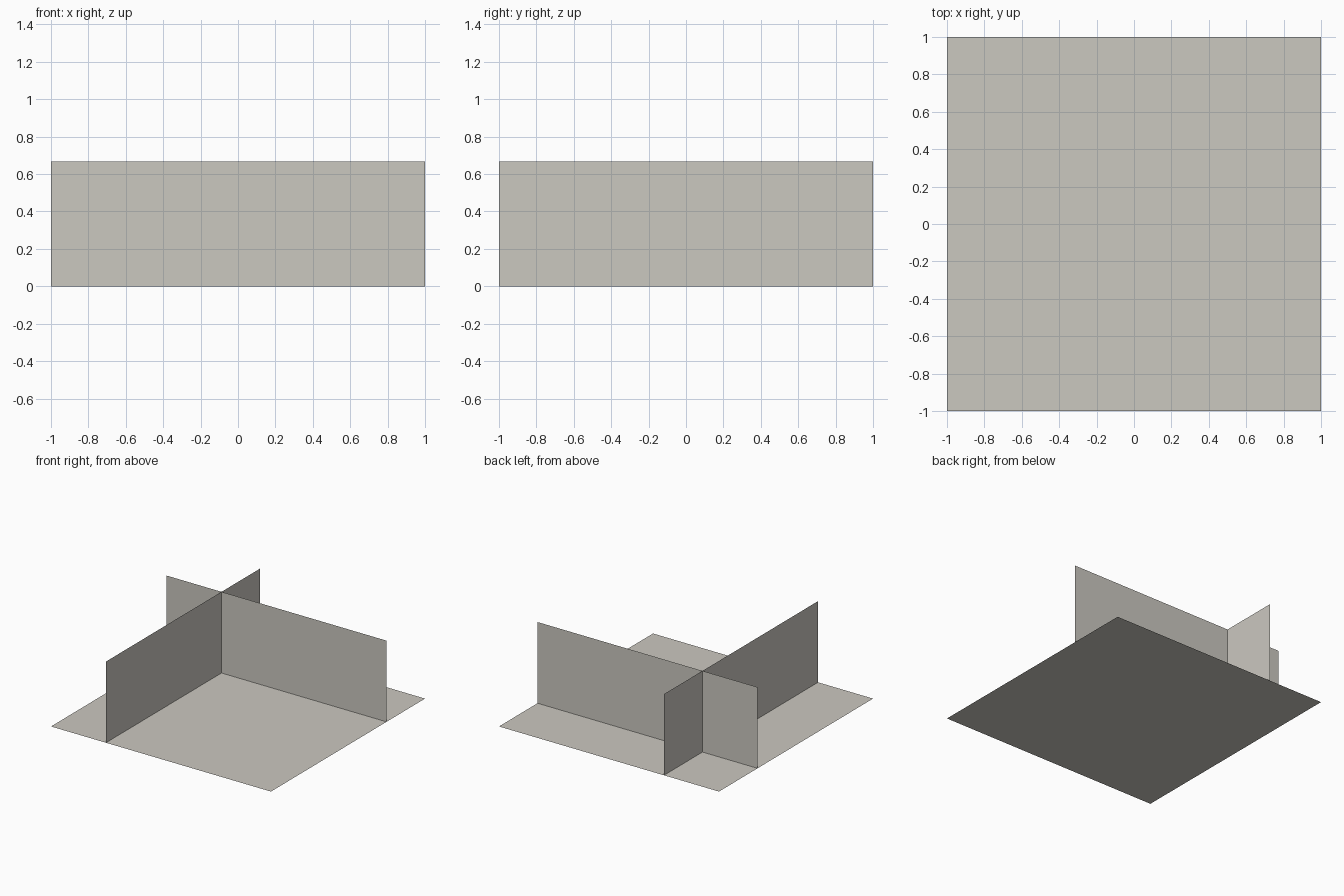
import bpy
import bmesh

if "Cube" in bpy.data.objects:
    bpy.data.objects.remove(bpy.data.objects["Cube"])

HEIGHT = 0.667
WALL_X, WALL_Y = -0.5, 0.5   # where the two walls cross

mat = bpy.data.materials.new("warm_grey")
mat.diffuse_color = (0.60, 0.58, 0.53, 1.0)
mat.use_nodes = True
mat.node_tree.nodes["Principled BSDF"].inputs["Base Color"].default_value = mat.diffuse_color


def sheet(name, origin, u, v, splits=(0, 1)):
    """Flat sheet spanned by u and v, divided along u at the given fractions."""
    bm = bmesh.new()
    cols = []
    for t in splits:
        base = [o + t * a for o, a in zip(origin, u)]
        top = [b + c for b, c in zip(base, v)]
        cols.append((bm.verts.new(base), bm.verts.new(top)))
    for (a, b), (c, d) in zip(cols, cols[1:]):
        bm.faces.new((a, c, d, b))
    mesh = bpy.data.meshes.new(name)
    bm.to_mesh(mesh)
    bm.free()
    mesh.materials.append(mat)
    obj = bpy.data.objects.new(name, mesh)
    bpy.context.collection.objects.link(obj)
    return obj


# Square floor
sheet("floor", (-1, -1, 0), (2, 0, 0), (0, 2, 0))
# Wall running left to right, divided at the crossing
sheet("cross_wall", (-1, WALL_Y, 0), (2, 0, 0), (0, 0, HEIGHT), (0, 0.25, 1))
# Wall running front to back, divided at the crossing
sheet("long_wall", (WALL_X, -1, 0), (0, 2, 0), (0, 0, HEIGHT), (0, 0.75, 1))
